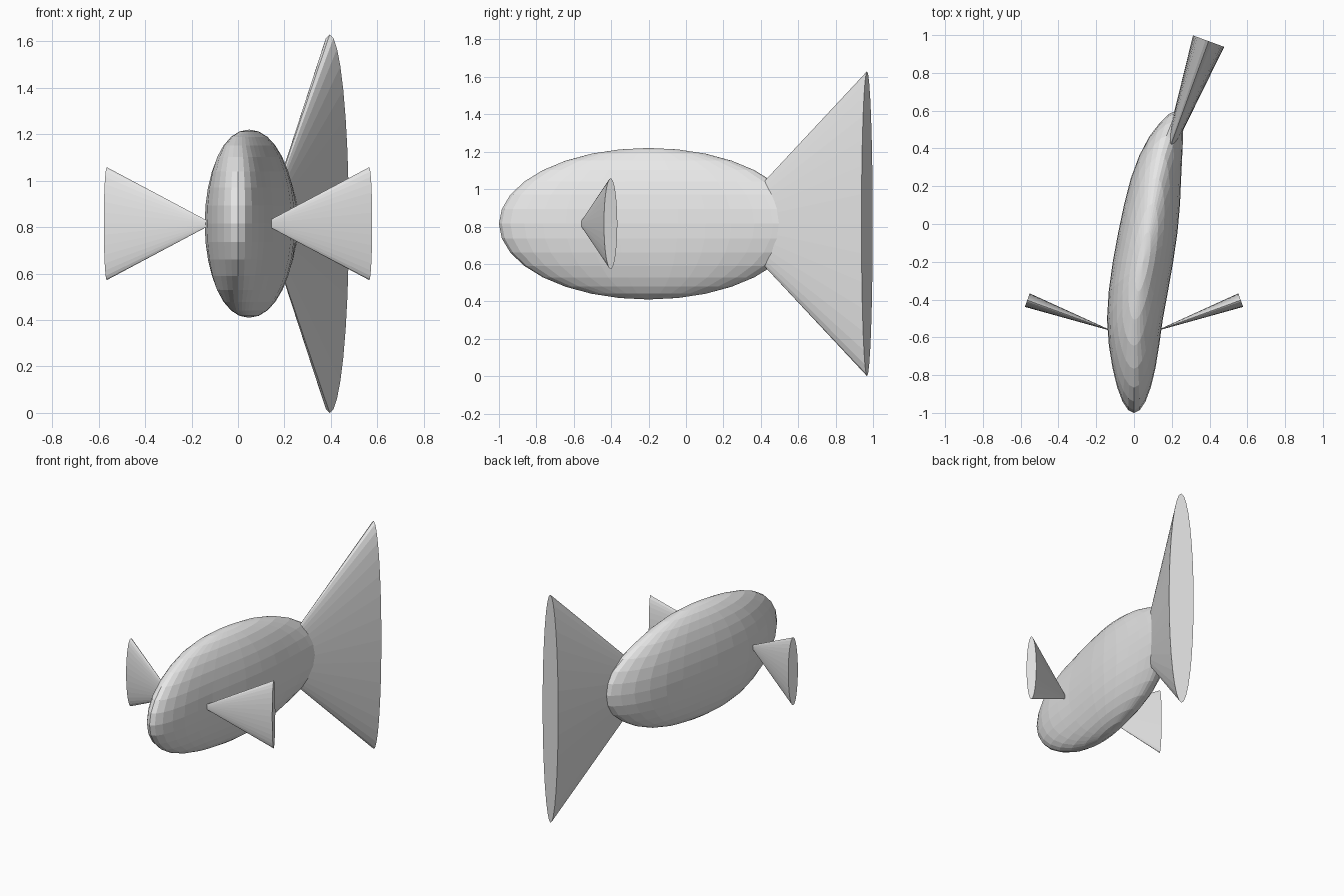
import bpy, math
from mathutils import Matrix, Vector

if "Cube" in bpy.data.objects:
    bpy.data.objects.remove(bpy.data.objects["Cube"], do_unlink=True)

grey = bpy.data.materials.new("plain grey")
grey.use_nodes = True
grey.diffuse_color = (0.8, 0.8, 0.8, 1)
grey.node_tree.nodes["Principled BSDF"].inputs["Base Color"].default_value = grey.diffuse_color

MID = 0.815  # height of the fish's centre line


def finish(name):
    obj = bpy.context.object
    obj.name = name
    obj.data.materials.append(grey)
    return obj


def flat_cone(name, base, side, turn, radius, thickness, depth):
    """Flattened cone with its base at `base`, opening along a heading `turn` from +y."""
    bpy.ops.mesh.primitive_cone_add(vertices=32, radius1=1, radius2=0, depth=1)
    obj = finish(name)
    # base disc to the origin, axis along -y, then squash, turn and place
    obj.data.transform(
        Matrix.Translation((base[0] * side, base[1], MID))
        @ Matrix.Rotation(-turn * side, 4, "Z")
        @ Matrix.Diagonal((thickness, depth, radius, 1))
        @ Matrix.Rotation(math.radians(90), 4, "X")
        @ Matrix.Translation((0, 0, 0.5)))
    return obj


# Body: stretched sphere whose centre line swings to the left towards the tail
SPINE = [(-1.0, 0), (-0.6, 0), (-0.5, 0.005), (-0.3, 0.03), (-0.1, 0.065),
         (0.1, 0.095), (0.3, 0.125), (0.45, 0.165), (0.6, 0.225)]


def spine_x(y):
    for (y0, x0), (y1, x1) in zip(SPINE, SPINE[1:]):
        if y <= y1:
            return x0 + (x1 - x0) * (y - y0) / (y1 - y0)
    return SPINE[-1][1]


bpy.ops.mesh.primitive_uv_sphere_add(segments=32, ring_count=16, radius=1)
body = finish("body")
for v in body.data.vertices:
    v.co = Vector((v.co.x * 0.16, v.co.y * 0.8 - 0.2, v.co.z * 0.405 + MID))
    v.co.x += spine_x(v.co.y)

# Tail fin, sunk into the back of the body
flat_cone("tail_fin", (0.395, 0.968), 1, math.radians(20), MID, 0.088, 0.81)

# Side fins, swept back
for name, side in (("left_fin", 1), ("right_fin", -1)):
    flat_cone(name, (0.565, -0.403), side, math.radians(70), 0.243, 0.038, 0.486)
